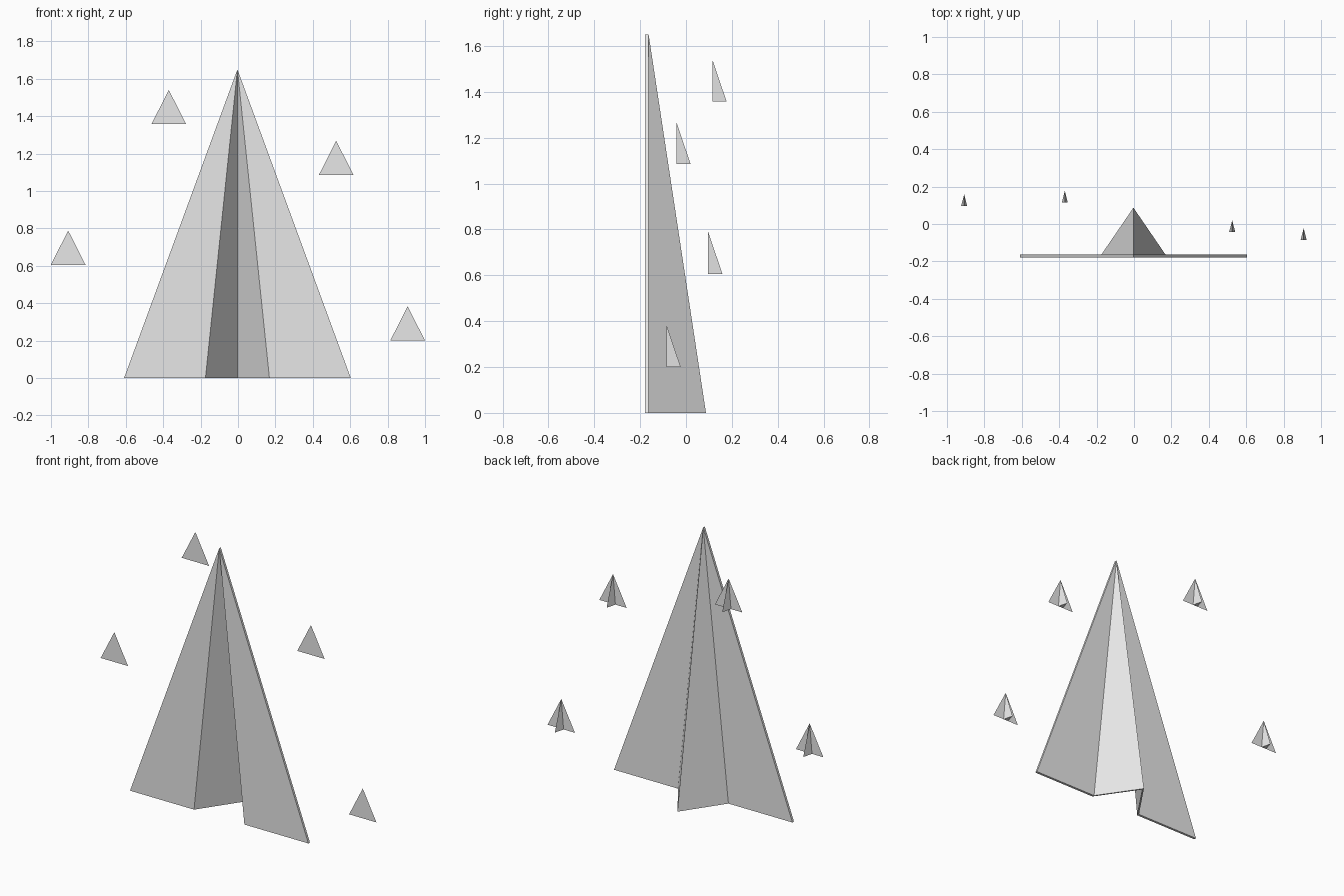
import bpy
import bmesh
from mathutils import Vector

cube = bpy.data.objects.get("Cube")
if cube:
    bpy.data.objects.remove(cube, do_unlink=True)

# Single paper colour
paper = bpy.data.materials.new("paper_grey")
paper.use_nodes = True
paper.diffuse_color = (0.8, 0.8, 0.8, 1)
paper.node_tree.nodes["Principled BSDF"].inputs["Base Color"].default_value = (0.8, 0.8, 0.8, 1)


def finish(name, bm, location):
    mesh = bpy.data.meshes.new(name)
    bm.to_mesh(mesh)
    bm.free()
    mesh.materials.append(paper)
    obj = bpy.data.objects.new(name, mesh)
    obj.location = location
    bpy.context.collection.objects.link(obj)
    return obj


def large_plane(name, location, height, span, fold, depth, thick):
    """Folded sheet: two wings and a V keel fanning out from the nose."""
    bm = bmesh.new()
    profile = [(-span, 0), (-fold, 0), (0, depth), (fold, 0), (span, 0)]
    sheets = []
    for y in (0, thick):
        nose = bm.verts.new((0, y, height))
        base = [bm.verts.new((px, py + y, 0)) for px, py in profile]
        for a, b in zip(base, base[1:]):
            bm.faces.new((nose, a, b))
        sheets.append([nose] + base)
    # Close the paper's edges all round the outline
    front, back = sheets
    for i in range(len(front)):
        j = (i + 1) % len(front)
        bm.faces.new((front[i], front[j], back[j], back[i]))
    bmesh.ops.recalc_face_normals(bm, faces=bm.faces)
    return finish(name, bm, location)


def small_plane(name, location, height, span, fold, depth):
    """Flat triangular wing with a slim wedge keel behind it."""
    bm = bmesh.new()
    nose = bm.verts.new((0, 0, height))
    tip_l, fold_l, fold_r, tip_r = [bm.verts.new((x, 0, 0)) for x in (span, fold, -fold, -span)]
    ridge = bm.verts.new((0, depth, 0))
    for face in ((tip_r, fold_r, nose), (fold_r, fold_l, nose), (fold_l, tip_l, nose),
                 (fold_l, ridge, nose), (ridge, fold_r, nose), (fold_l, fold_r, ridge)):
        bm.faces.new(face)
    return finish(name, bm, location)


# Large plane in the middle
large_plane("large_paper_plane", Vector((-0.003, -0.178, 0)), 1.65, 0.606, 0.171, 0.25, 0.015)

# Small planes around it
spots = {
    "small_plane_far_right": (-0.908, 0.097, 0.605),
    "small_plane_upper_right": (-0.37, 0.115, 1.357),
    "small_plane_upper_left": (0.525, -0.042, 1.085),
    "small_plane_far_left": (0.907, -0.085, 0.2),
}
for name, spot in spots.items():
    small_plane(name, Vector(spot), 0.183, 0.093, 0.016, 0.062)
